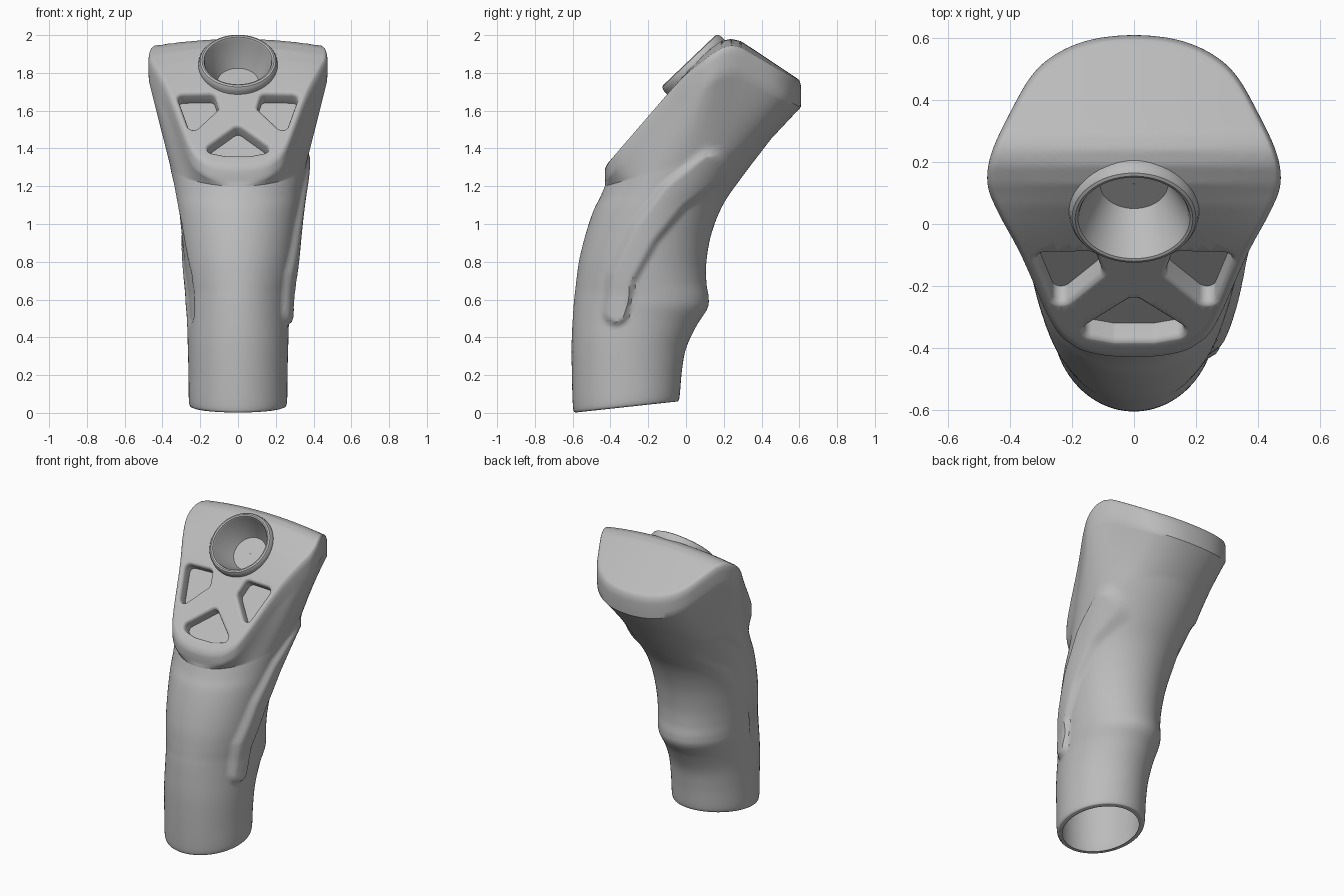
import bpy, bmesh, math
from mathutils import Vector

if bpy.data.objects.get("Cube"):
    bpy.data.objects.remove(bpy.data.objects["Cube"])

grey = bpy.data.materials.new("plain grey")
grey.use_nodes = True
COLOR = (0.5, 0.5, 0.5, 1)
grey.diffuse_color = COLOR
grey.node_tree.nodes["Principled BSDF"].inputs["Base Color"].default_value = COLOR
N = 128


def spline(pts, u):
    """Catmull-Rom through all but the first and last point, u in 0..1."""
    f = u * (len(pts) - 3)
    k = min(int(f), len(pts) - 4)
    f -= k
    return [0.5 * (2 * b + (c - a) * f + (2 * a - 5 * b + 4 * c - d) * f * f
                   + (3 * b - a - 3 * c + d) * f ** 3)
            for a, b, c, d in zip(*pts[k:k + 4])]


def smooth(v):
    v = max(0, min(1, v))
    return v * v * (3 - 2 * v)


def skin(name, rings, cap=True):
    """Join equal rings of points into one closed surface."""
    bm = bmesh.new()
    rows = [[bm.verts.new(p) for p in r] for r in rings]
    n = len(rows[0])
    for r, s in zip(rows, rows[1:]):
        for i in range(n):
            j = (i + 1) % n
            bm.faces.new((r[i], r[j], s[j], s[i]))
    if cap:
        bm.faces.new(rows[0])
        bm.faces.new(rows[-1])
    bmesh.ops.recalc_face_normals(bm, faces=bm.faces)
    mesh = bpy.data.meshes.new(name)
    bm.to_mesh(mesh)
    bm.free()
    mesh.materials.append(grey)
    ob = bpy.data.objects.new(name, mesh)
    bpy.context.collection.objects.link(ob)
    return ob


def activate(ob):
    bpy.ops.object.select_all(action='DESELECT')
    ob.select_set(True)
    bpy.context.view_layer.objects.active = ob


# Grip sections: front y, z, back y, z, half width
SECTIONS = [
    (-.585, .002, -.05, .06, .24), (-.598, .03, -.035, .08, .259),
    (-.604, .2, -.022, .22, .262), (-.605, .38, 0, .34, .266),
    (-.598, .52, .055, .46, .27), (-.592, .6, .112, .55, .277),
    (-.586, .65, .12, .61, .28), (-.578, .72, .108, .69, .287),
    (-.563, .82, .108, .8, .297), (-.53, .95, .135, .95, .31),
    (-.49, 1.07, .195, 1.1, .325), (-.455, 1.14, .29, 1.24, .34),
    (-.43, 1.2, .45, 1.45, .362)]
PADDED = [SECTIONS[0]] + SECTIONS + [SECTIONS[-1]]

# Head outline seen from above, front to back, with one mirrored point at each end
OUTLINE = [(-.12, -.42), (0, -.43), (.12, -.42), (.2, -.39), (.265, -.32),
           (.365, -.1), (.44, .04), (.473, .13), (.46, .23), (.4, .36),
           (.33, .48), (.25, .55), (.14, .595), (0, .61), (-.14, .595)]
TOP = [(-.5, 1.222), (0, 1.802), (.06, 1.868), (.13, 1.933), (.19, 1.97),
       (.24, 1.98), (.29, 1.968), (.34, 1.936), (.62, 1.75)]


def around():
    for i in range(N):
        u = 2 * i / N
        yield (u, 1) if u <= 1 else (2 - u, -1)


def section(u, scale=1.0):
    fy, fz, by, bz, w = spline(PADDED, u)
    ring = []
    for t, side in around():
        a = math.pi * (t - .5)
        s = scale * math.sin(a)
        ring.append(Vector((side * scale * w * math.cos(a),
                            (fy + by) / 2 + s * (by - fy) / 2,
                            (fz + bz) / 2 + s * (bz - fz) / 2)))
    return ring


def top_z(x, y):
    for (a, za), (b, zb) in zip(TOP, TOP[1:]):
        if y <= b:
            break
    z = za + (zb - za) * (y - a) / (b - a)
    return z - .04 * (x / .47) ** 2 * smooth((y + .1) / .25)


def head(scale, drop):
    ring = []
    for t, side in around():
        x, y = spline(OUTLINE, t)
        x, y = side * x * scale, .1 + (y - .1) * scale
        d = drop * (.6 + .4 * smooth((y + .43) / .5))
        ring.append(Vector((x, y, top_z(x, y) - d)))
    return ring


# Curved side pad: raised on the left side, shallow hollow on the right
PAD = [Vector(p) for p in [(-.37, .53), (-.34, .72), (-.22, .95), (-.06, 1.15), (.13, 1.29)]]


def pad_amount(p):
    q = Vector((p.y, p.z))
    best = 9
    for k, (a, b) in enumerate(zip(PAD, PAD[1:])):
        f = max(0, min(1, (q - a).dot(b - a) / (b - a).length_squared))
        best = min(best, (q - a - f * (b - a)).length / (.065 + .008 * (k + f)))
    return smooth((1.15 - best) / .5)


# Main body: hollow inside, grip, then head
inner = [section(.8 - .8 * i / 20, .93) for i in range(21)]
grip = [section(i / 90) for i in range(91)]
under = head(.995, .14)
for i in range(1, 14):
    grip.append([a.lerp(b, i / 14) for a, b in zip(grip[90], under)])
for ring in grip:
    for p in ring:
        if abs(p.x) > .1:
            p.x += pad_amount(p) * (.028 if p.x > 0 else .012)
rim = [under, head(1, .1)]
for i in range(7):
    a = i / 6 * math.pi / 2
    rim.append(head(.965 + .035 * math.cos(a), .045 * (1 - math.sin(a))))
crown = [head(.965 * (1 - i / 36), 0) for i in range(1, 36)]
body = skin("grip_body", inner + grip + rim + crown)

# Sloped face frame for the pockets
FACE_T = Vector((0, .653, .757))
FACE_N = Vector((0, -.757, .653))
ORIGIN = Vector((0, -.2, top_z(0, -.2)))


def rounded(centres, radius, height):
    """Outline of a convex polygon grown by a radius, lying on the sloped face."""
    pts = [Vector((x, (z - ORIGIN.z) / FACE_T.z)) for x, z in centres]
    ring = []
    for k, p in enumerate(pts):
        d0, d1 = p - pts[k - 1], pts[(k + 1) % len(pts)] - p
        a0 = math.atan2(d0.y, d0.x) - math.pi / 2
        turn = (math.atan2(d1.y, d1.x) - math.pi / 2 - a0) % math.tau
        for i in range(9):
            a = a0 + turn * i / 8
            x, v = p.x + radius * math.cos(a), p.y + radius * math.sin(a)
            ring.append(ORIGIN + Vector((x, 0, 0)) + v * FACE_T + height * FACE_N)
    return ring


def pocket_cutter(name, centres):
    steps = [(.03, -.075), (.03, -.018), (.034, -.008), (.042, -.001), (.052, .002), (.055, .03)]
    return skin(name, [rounded(centres, r, h) for r, h in steps])


# Pocket corner centres, counter-clockwise
side_pocket = [(.285, 1.665), (.15, 1.668), (.135, 1.62), (.235, 1.527)]
low_pocket = [(-.13, 1.402), (-.06, 1.388), (.06, 1.388), (.13, 1.402), (0, 1.495)]

# Thumb cup frame
CUP = Vector((0, .033, 1.85))
CUP_N = Vector((0, -.69, .724)).normalized()
CUP_T = Vector((0, CUP_N.z, -CUP_N.y))


def cup_ring(r, h):
    return [CUP + h * CUP_N + r * (Vector((math.cos(a), 0, 0)) + math.sin(a) * CUP_T)
            for a in (math.tau * i / 72 for i in range(72))]


cutters = [pocket_cutter("right_pocket_cutter", [(-x, z) for x, z in reversed(side_pocket)]),
           pocket_cutter("left_pocket_cutter", side_pocket),
           pocket_cutter("low_pocket_cutter", low_pocket),
           skin("cup_cutter", [cup_ring(.15, -.16), cup_ring(.19, -.08), cup_ring(.19, .15)])]
for c in cutters:
    c.hide_render = True
    activate(body)
    mod = body.modifiers.new("cut", 'BOOLEAN')
    mod.operation = 'DIFFERENCE'
    mod.solver = 'EXACT'
    mod.object = c
    bpy.ops.object.modifier_apply(modifier=mod.name)
    bpy.data.objects.remove(c)

# Thumb cup: raised lip, tapered wall and flat floor
lip = [(.208, -.09), (.21, -.01), (.207, .008), (.2, .019), (.19, .023), (.181, .02),
       (.176, .01), (.174, -.005), (.11, -.14)]
cup = skin("thumb_cup", [cup_ring(r, h) for r, h in lip] + [cup_ring(.001, -.14)], cap=False)

for ob in (body, cup):
    activate(ob)
    bpy.ops.object.shade_smooth_by_angle(angle=math.radians(35))
